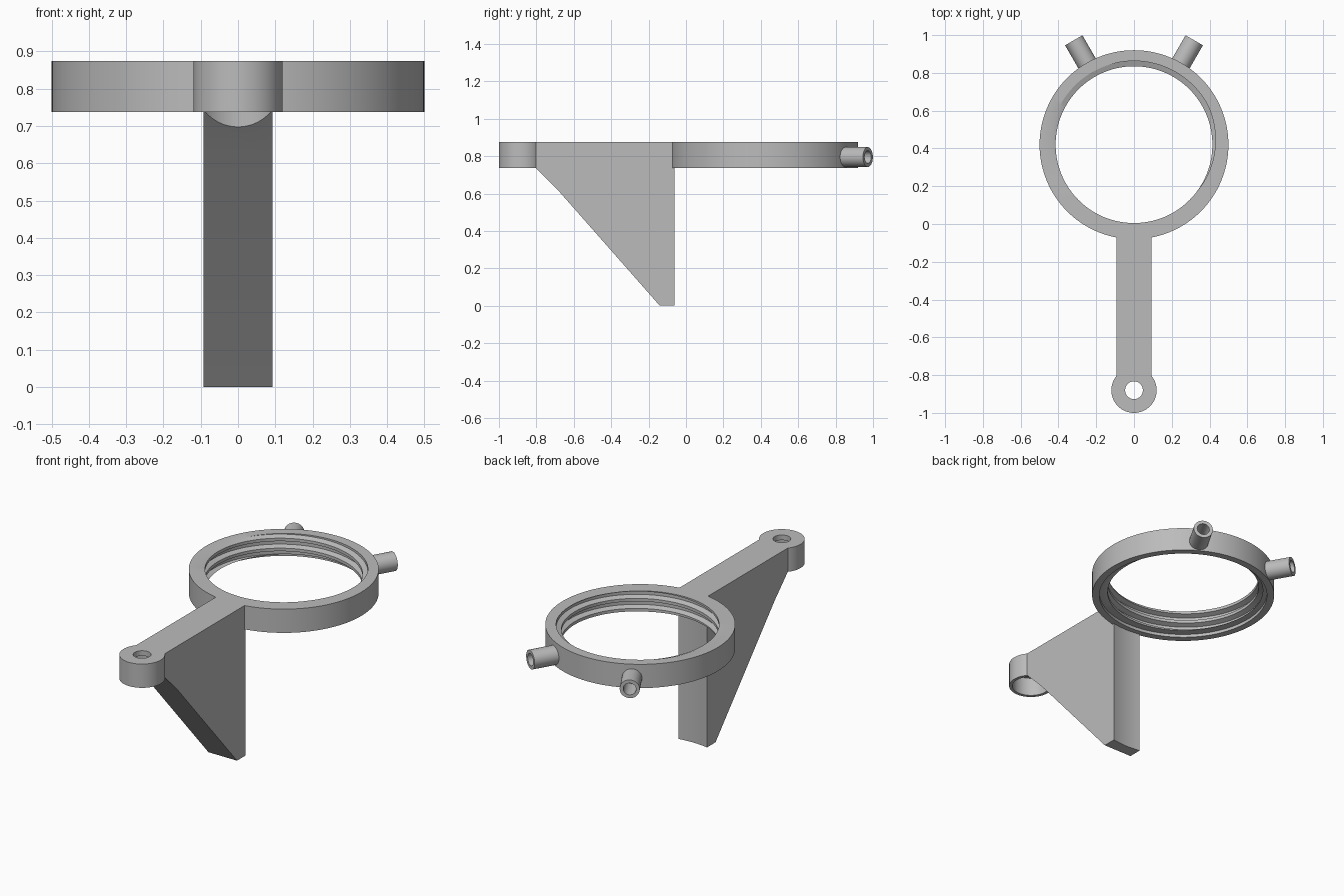
import bpy, bmesh, math
from mathutils import Matrix, Vector

old = bpy.data.objects.get("Cube")
if old:
    bpy.data.objects.remove(old, do_unlink=True)

grey = bpy.data.materials.new("plain grey")
grey.use_nodes = True
grey.diffuse_color = (0.5, 0.5, 0.5, 1)
grey.node_tree.nodes["Principled BSDF"].inputs["Base Color"].default_value = (0.5, 0.5, 0.5, 1)

RING_Y, BOSS_Y = 0.42, -0.88
BOTTOM, TOP = 0.737, 0.875


def finish(bm, name, matrix=None):
    bmesh.ops.remove_doubles(bm, verts=bm.verts, dist=0.00002)
    bmesh.ops.recalc_face_normals(bm, faces=bm.faces)
    mesh = bpy.data.meshes.new(name)
    bm.to_mesh(mesh)
    bm.free()
    ob = bpy.data.objects.new(name, mesh)
    bpy.context.collection.objects.link(ob)
    mesh.materials.append(grey)
    if matrix:
        ob.matrix_world = matrix
    return ob


def smooth(ob):
    bpy.ops.object.select_all(action='DESELECT')
    ob.select_set(True)
    bpy.context.view_layer.objects.active = ob
    bpy.ops.object.shade_smooth_by_angle(angle=math.radians(25))


def revolve(name, profile_at, steps, matrix):
    """Turn a closed (radius, height) profile, which may vary with the angle."""
    bm = bmesh.new()
    columns = []
    for i in range(steps + 1):
        a = math.tau * i / steps
        columns.append([bm.verts.new((r * math.cos(a), r * math.sin(a), z))
                        for r, z in profile_at(a)])
    for c, d in zip(columns, columns[1:]):
        for k in range(len(c)):
            n = (k + 1) % len(c)
            bm.faces.new((c[k], d[k], d[n], c[n]))
    return finish(bm, name, matrix)


# Threaded ring: helical inner wall above a shallow counterbore
PITCH, LEDGE = 0.058, 0.755
CREST, ROOT = 0.415, 0.443


def thread_radius(a, z):
    phase = ((z - TOP) / PITCH - a / math.tau + 0.75) % 1
    d = min(phase, 1 - phase)
    t = min(max((d - 0.15) / 0.18, 0), 1)
    return CREST + (ROOT - CREST) * t


def ring_profile(a):
    pts = [(0.46, BOTTOM), (0.5, BOTTOM), (0.5, TOP)]
    for turn in range(2, -6, -1):
        for p in (0.85, 0.67, 0.33, 0.15):
            z = TOP + PITCH * (turn + p + a / math.tau - 0.75)
            z = min(max(z, LEDGE), TOP)
            pts.append((thread_radius(a, z), z))
    return pts + [(0.46, LEDGE)]


ring = revolve("threaded_ring", ring_profile, 128, Matrix.Translation((0, RING_Y, 0)))
smooth(ring)

# Pivot boss: a cup open below, with a small hole in its top
boss_profile = [(0.12, BOTTOM), (0.12, TOP), (0.047, TOP),
                (0.047, 0.845), (0.102, 0.845), (0.102, BOTTOM)]
boss = revolve("pivot_boss", lambda a: boss_profile, 64, Matrix.Translation((0, BOSS_Y, 0)))
smooth(boss)

# Hollow side tubes, mirrored left and right
tube_profile = [(0.053, 0.47), (0.053, 0.638), (0.034, 0.638), (0.034, 0.5), (0, 0.5), (0, 0.47)]
for side, label in ((1, "left"), (-1, "right")):
    direction = Vector((side * 0.5, math.sqrt(0.75), 0))
    turn = direction.to_track_quat('Z', 'Y').to_matrix().to_4x4()
    tube = revolve(label + "_tube", lambda a: tube_profile, 40,
                   Matrix.Translation((0, RING_Y, 0.795)) @ turn)
    smooth(tube)

# Arm with its tapering web
outline = [(-0.803, TOP), (-0.803, BOTTOM), (-0.68, 0.613), (-0.14, 0), (-0.04, 0), (-0.04, TOP)]
bm = bmesh.new()
face = bm.faces.new([bm.verts.new((-0.092, y, z)) for y, z in outline])
moved = bmesh.ops.extrude_face_region(bm, geom=[face])["geom"]
bmesh.ops.translate(bm, vec=(0.184, 0, 0),
                    verts=[v for v in moved if isinstance(v, bmesh.types.BMVert)])
arm = finish(bm, "support_arm")


def cut(target, name, radius, y, low, high):
    bm = bmesh.new()
    bmesh.ops.create_cone(bm, cap_ends=True, segments=128, radius1=radius,
                          radius2=radius, depth=high - low)
    cutter = finish(bm, name, Matrix.Translation((0, y, (low + high) / 2)))
    mod = target.modifiers.new(name, 'BOOLEAN')
    mod.operation = 'DIFFERENCE'
    mod.solver = 'EXACT'
    mod.object = cutter
    bpy.context.view_layer.objects.active = target
    bpy.ops.object.modifier_apply(modifier=name)
    bpy.data.objects.remove(cutter, do_unlink=True)


# Clearances for the ring behind and the boss in front
cut(arm, "ring_clearance", 0.49, RING_Y, -0.1, 1)
cut(arm, "boss_clearance", 0.116, BOSS_Y, -0.1, 0.85)
smooth(arm)
